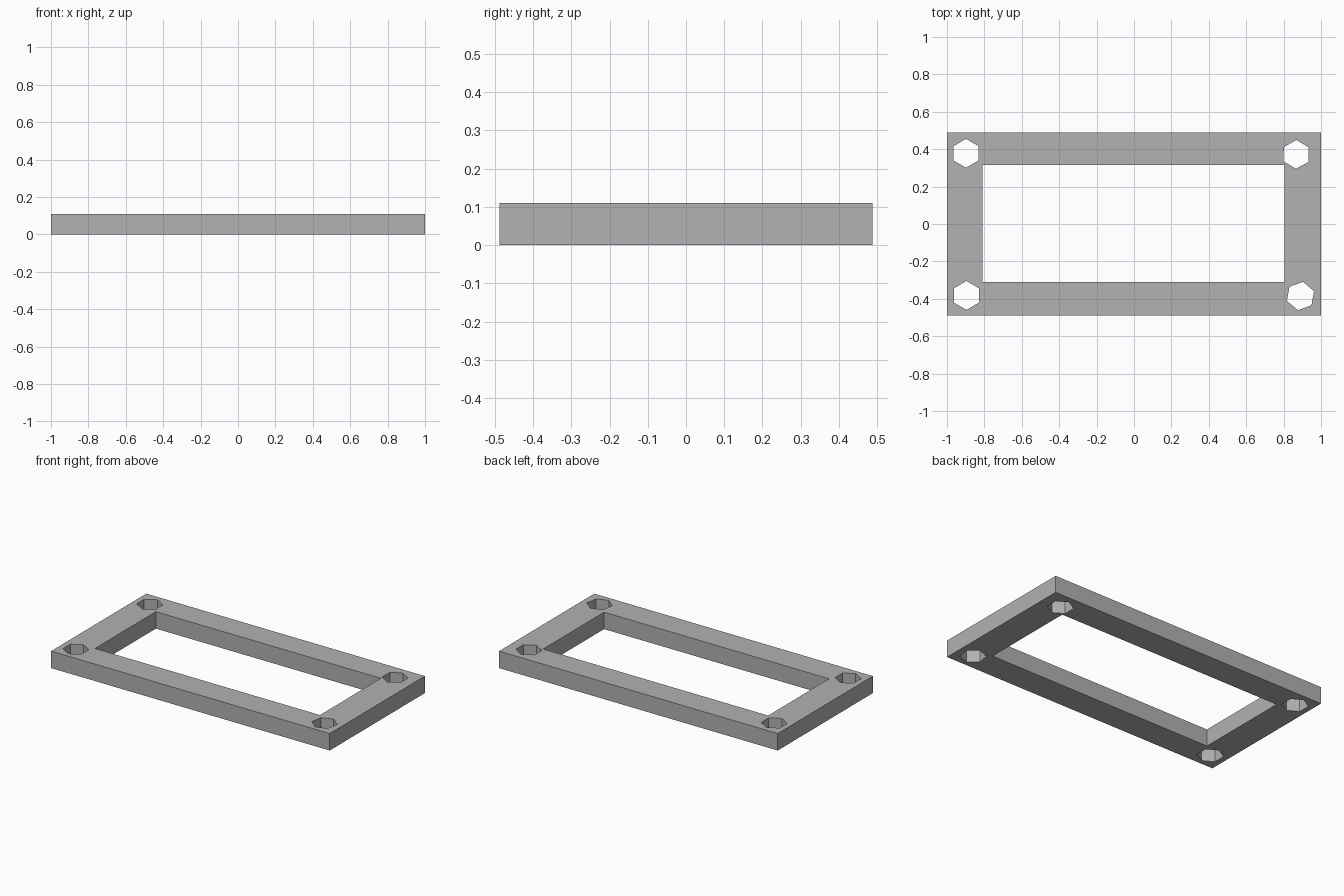
import bpy, bmesh
from math import cos, sin, pi, radians

cube = bpy.data.objects.get("Cube")
if cube:
    bpy.data.objects.remove(cube, do_unlink=True)

HEIGHT = 0.11
HOLE_RADIUS = 0.077

grey = bpy.data.materials.new("plain_grey")
grey.use_nodes = True
color = (0.445, 0.445, 0.445, 1)
grey.diffuse_color = color
grey.node_tree.nodes["Principled BSDF"].inputs["Base Color"].default_value = color


def rectangle(x0, x1, y0, y1):
    return [(x0, y0), (x1, y0), (x1, y1), (x0, y1)]


def hexagon(x, y, turn):
    angles = [radians(turn) + pi / 2 + i * pi / 3 for i in range(6)]
    return [(x + HOLE_RADIUS * cos(a), y + HOLE_RADIUS * sin(a)) for a in angles]


# Outer edge, large opening and four six-sided bolt holes
outlines = [
    rectangle(-1, 1, -0.488, 0.488),
    rectangle(-0.81, 0.805, -0.31, 0.315),
    hexagon(-0.898, 0.378, 0),
    hexagon(0.867, 0.372, -1),
    hexagon(-0.896, -0.382, 0),
    hexagon(0.89, -0.385, -10),
]

# Fill the flat profile between the outlines
bm = bmesh.new()
edges = []
for outline in outlines:
    verts = [bm.verts.new((x, y, 0)) for x, y in outline]
    edges += [bm.edges.new((v, verts[i - 1])) for i, v in enumerate(verts)]
bmesh.ops.triangle_fill(bm, use_beauty=True, use_dissolve=False, edges=edges)

# Raise it into a solid plate
top = bmesh.ops.extrude_face_region(bm, geom=bm.faces[:], use_keep_orig=True)
bmesh.ops.translate(bm, vec=(0, 0, HEIGHT),
                    verts=[g for g in top["geom"] if isinstance(g, bmesh.types.BMVert)])
bmesh.ops.recalc_face_normals(bm, faces=bm.faces[:])

mesh = bpy.data.meshes.new("frame_plate")
bm.to_mesh(mesh)
bm.free()
mesh.materials.append(grey)
frame = bpy.data.objects.new("frame_plate", mesh)
bpy.context.collection.objects.link(frame)
